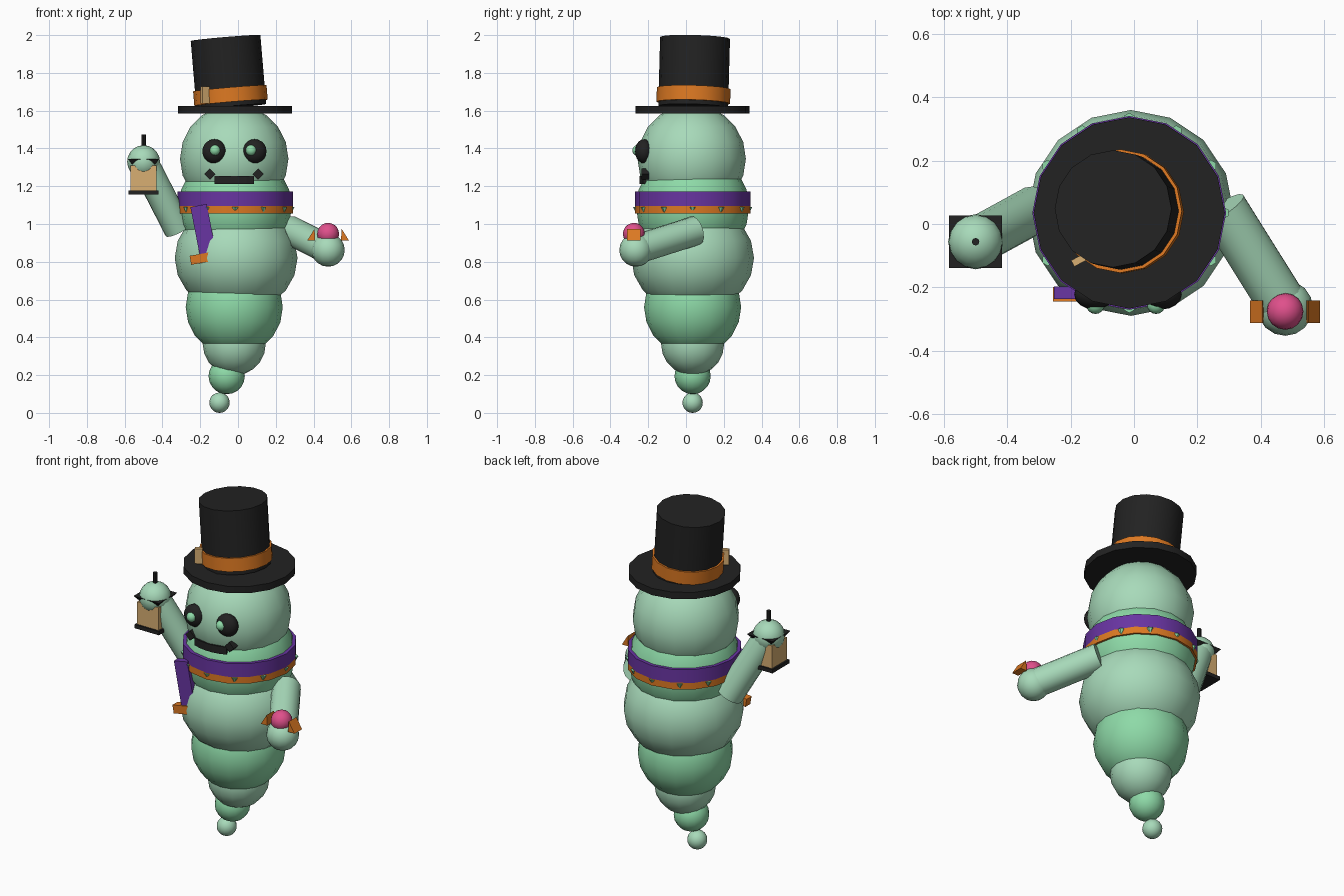
import bpy, math
from mathutils import Vector, Matrix

if "Cube" in bpy.data.objects:
    bpy.data.objects.remove(bpy.data.objects["Cube"])

def mat(name, rgb):
    m = bpy.data.materials.new(name)
    m.diffuse_color = (*rgb, 1)
    m.use_nodes = True
    m.node_tree.nodes["Principled BSDF"].inputs["Base Color"].default_value = m.diffuse_color
    return m

MINT = mat("pale_mint", (0.39, 0.70, 0.49))
GREEN = mat("mint_green", (0.27, 0.70, 0.39))
BLACK = mat("black", (0.016, 0.016, 0.016))
ORANGE = mat("orange", (0.72, 0.19, 0.016))
PURPLE = mat("purple", (0.14, 0.035, 0.36))
PINK = mat("pink", (0.74, 0.08, 0.26))
TAN = mat("tan", (0.69, 0.43, 0.17))

def finish(name, m, smooth=True):
    o = bpy.context.object
    o.name = name
    o.data.materials.append(m)
    if smooth:
        bpy.ops.object.shade_smooth_by_angle(angle=math.radians(40))
    return o

def ball(name, loc, r, m, scale=(1, 1, 1), seg=16, rings=10):
    bpy.ops.mesh.primitive_uv_sphere_add(segments=seg, ring_count=rings, radius=r, location=loc)
    bpy.context.object.scale = scale
    return finish(name, m)

def box(name, loc, size, m, rot=(0, 0, 0)):
    bpy.ops.mesh.primitive_cube_add(size=1, location=loc, rotation=[math.radians(a) for a in rot])
    bpy.context.object.scale = size
    return finish(name, m, False)

def rod(name, a, b, r, m, r2=None, sides=16, spin=0):
    """Cylinder or cone from point a to point b."""
    a, b = Vector(a), Vector(b)
    d = b - a
    bpy.ops.mesh.primitive_cone_add(vertices=sides, radius1=r, radius2=r if r2 is None else r2,
                                    depth=d.length, location=(a + b) / 2)
    o = bpy.context.object
    o.rotation_mode = 'QUATERNION'
    o.rotation_quaternion = Vector((0, 0, 1)).rotation_difference(d)
    if spin:
        o.data.transform(Matrix.Rotation(math.radians(spin), 4, 'Z'))
    return finish(name, m, sides > 6)

def prism(name, profile, y0, y1, m):
    """Triangle in x/z extruded along y."""
    verts = [(x, y, z) for y in (y0, y1) for x, z in profile]
    mesh = bpy.data.meshes.new(name)
    mesh.from_pydata(verts, [], [(0, 1, 2), (5, 4, 3), (0, 3, 4, 1), (1, 4, 5, 2), (2, 5, 3, 0)])
    o = bpy.data.objects.new(name, mesh)
    bpy.context.collection.objects.link(o)
    bpy.context.view_layer.objects.active = o
    bpy.ops.object.select_all(action='DESELECT')
    o.select_set(True)
    bpy.ops.object.mode_set(mode='EDIT')
    bpy.ops.mesh.select_all(action='SELECT')
    bpy.ops.mesh.normals_make_consistent(inside=False)
    bpy.ops.object.mode_set(mode='OBJECT')
    return finish(name, m, False)

CY = 0.035   # body axis depth

# Stacked body, tapering to a curled tail
ball("head", (-0.02, 0.03, 1.345), 0.287, MINT)
ball("neck", (-0.015, CY, 1.09), 0.3, GREEN)
ball("belly", (-0.01, CY, 0.82), 0.325, MINT, (1, 1, 0.9))
ball("hips", (-0.02, CY, 0.56), 0.257, GREEN)
ball("lower_body", (-0.02, CY, 0.365), 0.167, MINT)
ball("tail", (-0.06, CY, 0.195), 0.096, GREEN)
ball("tail_tip", (-0.098, CY, 0.054), 0.054, MINT)

# Top hat
rod("hat_brim", (-0.015, CY, 1.585), (-0.015, CY, 1.625), 0.302, BLACK)
base, top = Vector((-0.035, 0.038, 1.62)), Vector((-0.066, 0.048, 1.985))
rod("hat_crown", base, top, 0.185, BLACK)
rod("hat_band", base.lerp(top, 0.06), base.lerp(top, 0.27), 0.195, ORANGE)
box("hat_buckle", (-0.175, -0.115, 1.683), (0.042, 0.022, 0.088), TAN, (0, 0, 28))

# Eyes with glowing pupils
for side, ex, px in (("left", -0.125, -0.122), ("right", 0.087, 0.07)):
    ball(side + "_eye", (ex, -0.222, 1.385), 0.064, BLACK, (1, 0.75, 1))
    ball(side + "_pupil", (px, -0.255, 1.39), 0.029, GREEN)

# Mouth wraps around the face, with diamond corners
for i in range(5):
    a = math.radians((i - 2) * 9)
    box("mouth", (-0.02 + 0.255 * math.sin(a), 0.03 - 0.262 * math.cos(a), 1.233),
        (0.044, 0.03, 0.044), BLACK, (0, 0, (i - 2) * 9))
for side, x in (("left", -0.149), ("right", 0.107)):
    box(side + "_mouth_corner", (x, -0.215, 1.264), (0.042, 0.04, 0.042), BLACK, (0, 45, 0))

# Scarf with trim, mint points and a hanging end
rod("scarf", (-0.015, CY, 1.094), (-0.015, CY, 1.172), 0.306, PURPLE)
rod("scarf_trim", (-0.015, CY, 1.055), (-0.015, CY, 1.094), 0.306, ORANGE)
for i in range(12):
    a = math.radians(30 * i)
    x, y = -0.015 + 0.297 * math.cos(a), CY + 0.297 * math.sin(a)
    rod("scarf_point", (x, y, 1.058), (x, y, 1.09), 0.002, GREEN, 0.019, 6)
box("scarf_end", (-0.183, -0.217, 0.965), (0.088, 0.04, 0.27), PURPLE, (0, -11, 0))
box("scarf_end_trim", (-0.2, -0.222, 0.817), (0.105, 0.045, 0.048), ORANGE, (0, -10, 0))

# Raised arm holding a lantern
lx, ly = -0.5, -0.056
rod("raised_arm", (-0.315, 0.045, 0.97), (lx, ly, 1.33), 0.076, MINT)
ball("raised_hand", (lx, ly, 1.33), 0.087, MINT)
box("lantern_glass", (lx, ly, 1.24), (0.138, 0.138, 0.14), TAN)
box("lantern_base", (lx, ly, 1.166), (0.158, 0.158, 0.022), BLACK)
rod("lantern_cap", (lx, ly, 1.305), (lx, ly, 1.345), 0.075, BLACK, 0.118, 4, 45)
rod("lantern_handle", (lx, ly, 1.34), (lx, ly, 1.475), 0.012, BLACK, sides=8)

# Lowered arm holding a wrapped sweet
hx, hy = 0.477, -0.265
rod("lowered_arm", (0.28, 0.05, 0.965), (hx, hy, 0.865), 0.078, MINT)
ball("lowered_hand", (hx, hy, 0.862), 0.088, MINT)
ball("sweet", (hx, -0.276, 0.948), 0.058, PINK)
for side, s in (("left", -1), ("right", 1)):
    prism(side + "_wrapper", [(hx + s * dx, z) for dx, z in ((0.068, 0.913), (0.11, 0.913), (0.072, 0.974))],
          -0.312, -0.242, ORANGE)
